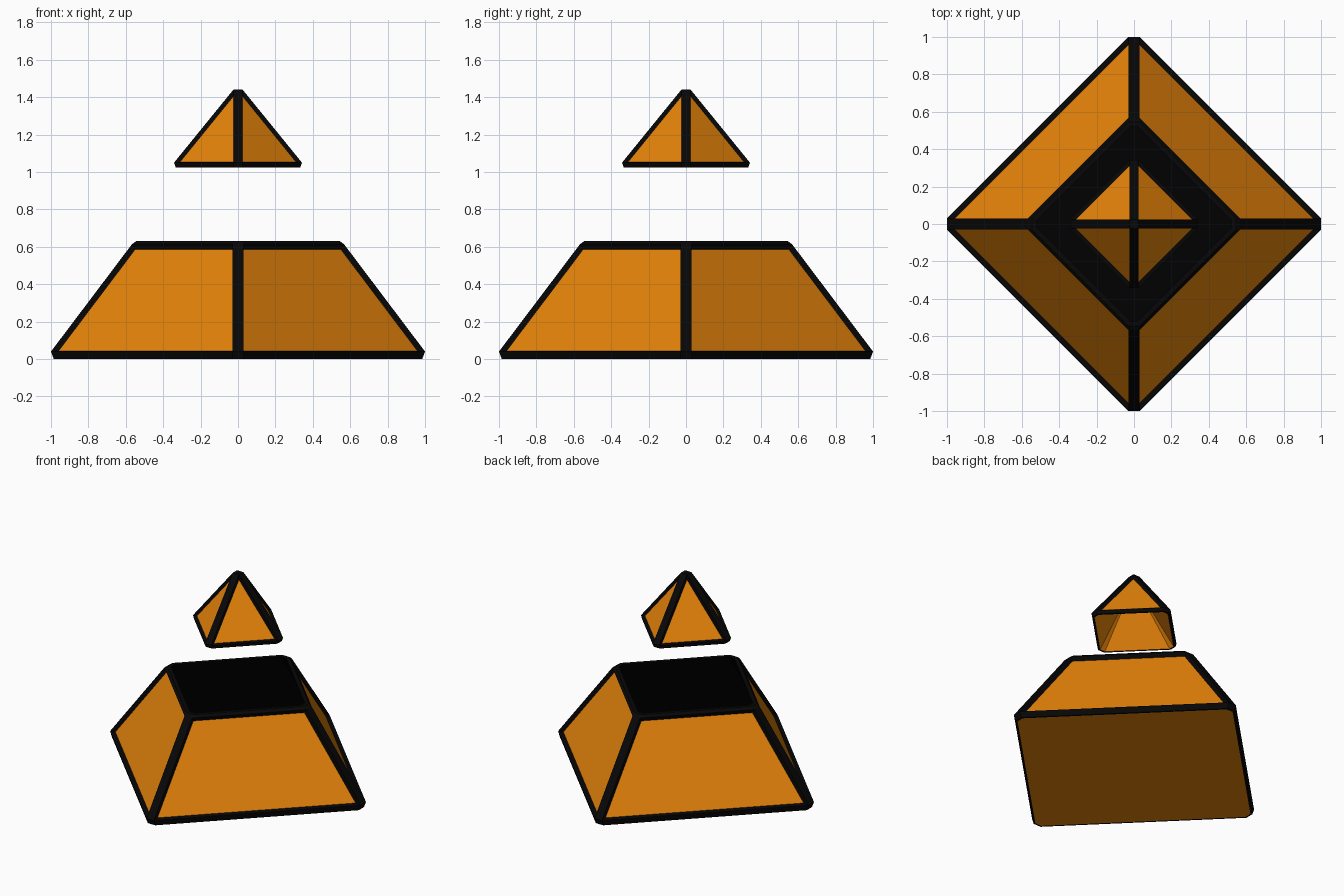
import bpy, bmesh
from mathutils import Matrix, Vector
from math import pi

if "Cube" in bpy.data.objects:
    bpy.data.objects.remove(bpy.data.objects["Cube"])


def material(name, colour):
    m = bpy.data.materials.new(name)
    m.diffuse_color = (*colour, 1)
    m.use_nodes = True
    m.node_tree.nodes["Principled BSDF"].inputs["Base Color"].default_value = m.diffuse_color
    return m


BLACK = material("black_trim", (0.002, 0.002, 0.002))
ORANGE = material("orange_panel", (0.8, 0.23, 0.003))
DARK = material("dark_inside", (0.0003, 0.0003, 0.0003))
TRIM, PANEL, INSIDE = 0, 1, 2


def framed_pyramid(name, rings, w, inset, recess, lip=0, floor=None, hollow_z=None):
    """Four-sided pyramid with flat-topped corner trim and recessed panels.
    rings: (corner radius, height), panels lie between rings 1 and 2;
    w: half width of the corner trim; floor: (scale, height) of the pit."""
    bm = bmesh.new()
    loops = []
    for r, z in rings:
        loop = []
        for k in range(4):
            turn = Matrix.Rotation(k * pi / 2, 3, 'Z')
            loop += [bm.verts.new(turn @ Vector((r, s * w, z))) for s in (-1, 1)]
        loops.append(loop)

    # Walls: even faces are corner trim, odd faces are sides
    for band, (a, b) in enumerate(zip(loops, loops[1:])):
        for i in range(8):
            j = (i + 1) % 8
            f = bm.faces.new((a[i], a[j], b[j], b[i]))
            f.material_index = PANEL if band == 1 and i % 2 else TRIM

    # Underside and top
    bottom = bm.faces.new(loops[0][::-1])
    bottom.material_index = PANEL
    top = bm.faces.new(loops[-1] if floor else loops[-1][1::2])
    bm.normal_update()

    # Black lip round the underside, then the open interior of a hollow piece
    rim = bmesh.ops.inset_individual(bm, faces=[bottom], thickness=0.012,
                                     use_even_offset=True)
    for f in rim["faces"]:
        f.material_index = TRIM
    if hollow_z:
        inner = bmesh.ops.poke(bm, faces=[bottom])
        inner["verts"][0].co.z = hollow_z
        for f in inner["faces"]:
            f.material_index = PANEL

    # Recess the side panels behind the trim
    bmesh.ops.remove_doubles(bm, verts=bm.verts[:], dist=0.0005)
    bm.normal_update()
    sides = [f for f in bm.faces if f.material_index == PANEL and f.normal.z > 0.05]
    walls = bmesh.ops.inset_individual(bm, faces=sides, thickness=inset,
                                       depth=-recess, use_even_offset=True)
    for f in walls["faces"]:
        f.material_index = TRIM

    # Open top: lip, then inner walls that follow the outside down to a floor
    if floor:
        bmesh.ops.inset_individual(bm, faces=[top], thickness=lip, use_even_offset=True)
        top.material_index = INSIDE
        pit = bmesh.ops.inset_individual(bm, faces=[top], thickness=0.0001)
        for f in pit["faces"]:
            f.material_index = INSIDE
        for v in top.verts:
            v.co = Vector((v.co.x * floor[0], v.co.y * floor[0], floor[1]))

    mesh = bpy.data.meshes.new(name)
    bm.to_mesh(mesh)
    bm.free()
    for m in (BLACK, ORANGE, DARK):
        mesh.materials.append(m)
    obj = bpy.data.objects.new(name, mesh)
    bpy.context.collection.objects.link(obj)
    return obj


# Truncated hollow base
framed_pyramid("base_block",
               [(0.985, 0.0), (1.0, 0.04), (0.567, 0.614), (0.545, 0.63)],
               w=0.03, inset=0.018, recess=0.025, lip=0.025, floor=(1.8, 0.02))

# Floating hollow capstone
framed_pyramid("floating_capstone",
               [(0.333, 1.025), (0.342, 1.05), (0.025, 1.44)],
               w=0.025, inset=0.014, recess=0.018, hollow_z=1.4)
